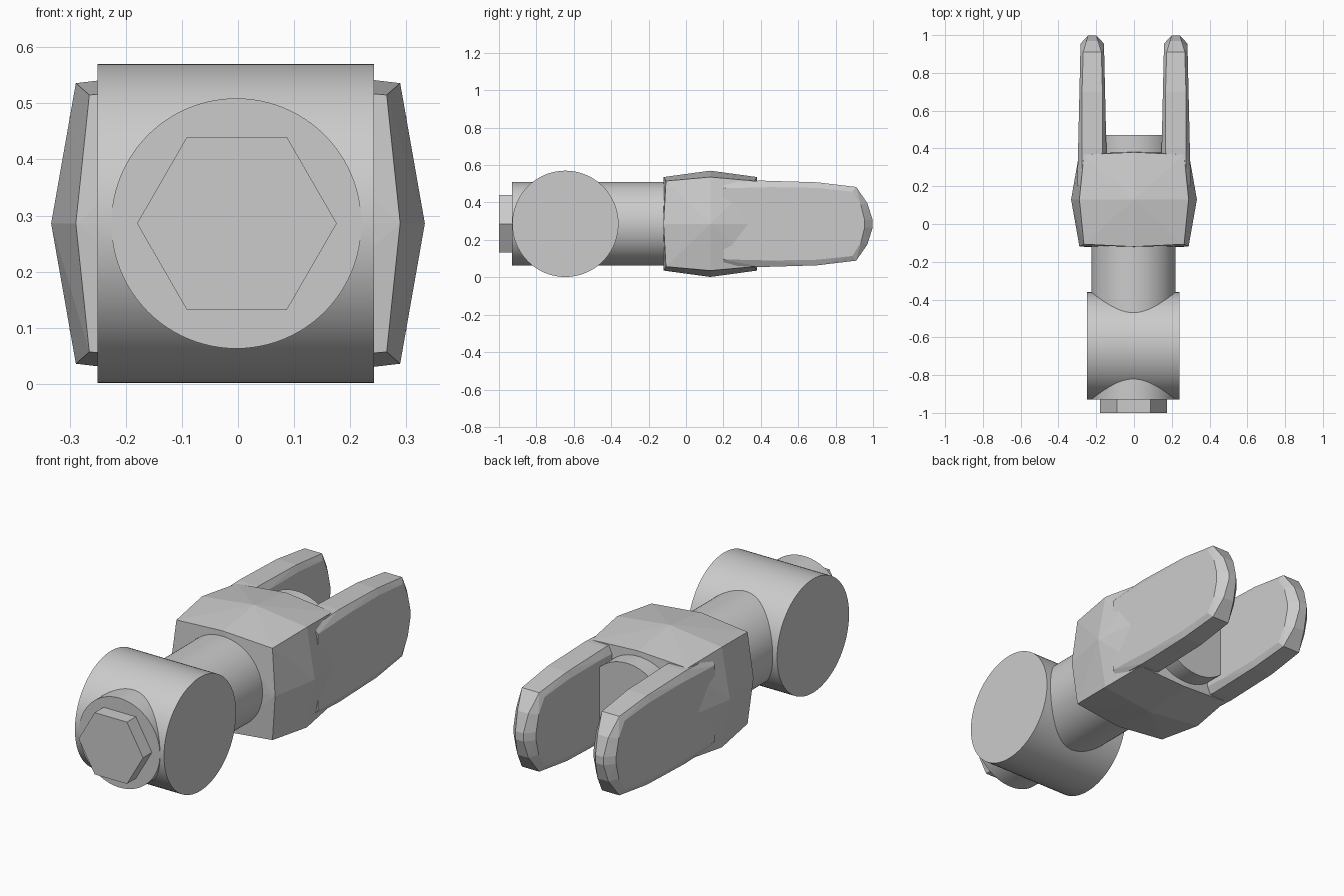
import bpy, bmesh, math
from mathutils import Vector

cube = bpy.data.objects.get("Cube")
if cube:
    bpy.data.objects.remove(cube, do_unlink=True)

AXIS_Z = 0.286
grey = bpy.data.materials.new("plain_grey")
grey.use_nodes = True
grey.diffuse_color = (0.6, 0.6, 0.6, 1)
for node in grey.node_tree.nodes:
    if node.type == "BSDF_PRINCIPLED":
        node.inputs["Base Color"].default_value = grey.diffuse_color


def cylinder(name, sides, radius, length, location, rotation, smooth=True):
    bpy.ops.mesh.primitive_cylinder_add(vertices=sides, radius=radius, depth=length,
                                        location=location, rotation=rotation)
    obj = bpy.context.object
    obj.name = name
    obj.data.materials.append(grey)
    if smooth:
        bpy.ops.object.shade_smooth_by_angle(angle=math.radians(30))
    return obj


def hull(name, points):
    """Flat-shaded convex solid around the given points."""
    bm = bmesh.new()
    for p in points:
        bm.verts.new(p)
    result = bmesh.ops.convex_hull(bm, input=bm.verts[:])
    loose = {v for v in result["geom_interior"] + result["geom_unused"]
             if isinstance(v, bmesh.types.BMVert)}
    bmesh.ops.delete(bm, geom=list(loose), context="VERTS")
    bmesh.ops.recalc_face_normals(bm, faces=bm.faces[:])
    mesh = bpy.data.meshes.new(name)
    bm.to_mesh(mesh)
    bm.free()
    mesh.materials.append(grey)
    obj = bpy.data.objects.new(name, mesh)
    bpy.context.collection.objects.link(obj)
    return obj


# Cross barrel, shaft and hexagonal bolt head
quarter = math.pi / 2
cylinder("cross_barrel", 96, 0.284, 0.492, (-0.004, -0.645, AXIS_Z), (0, quarter, 0))
cylinder("shaft", 96, 0.223, 1.4, (-0.003, -0.23, AXIS_Z), (quarter, 0, 0))
cylinder("bolt_head", 6, 0.178, 0.1, (-0.002, -0.95, AXIS_Z),
         (quarter, quarter / 3, 0), smooth=False)

# Collar block: every face bulges from corners to edge midpoints to face centre
corner = Vector((0.265, 0.237, 0.229))
edge_mid = Vector((0.289, 0.25, 0.25))
face_mid = Vector((0.333, 0.255, 0.284))
block_points = []
for i in (-1, 0, 1):
    for j in (-1, 0, 1):
        for k in (-1, 0, 1):
            used = abs(i) + abs(j) + abs(k)
            if used:
                size = (face_mid, edge_mid, corner)[used - 1]
                block_points.append((i * size.x, 0.13 + j * size.y, AXIS_Z + k * size.z))
hull("collar_block", block_points)

# Fork prongs: rim outline (y, half height, half width) and inset side outline
rim = [(0.2, 0.222, 0.055), (0.4, 0.231, 0.055), (0.7, 0.222, 0.054),
       (0.91, 0.197, 0.048), (0.97, 0.11, 0.03), (0.998, 0.02, 0.022)]
side = [(0.2, 0.19), (0.45, 0.196), (0.7, 0.192),
        (0.89, 0.172), (0.935, 0.1), (0.955, 0.02)]
for name, s in (("left_prong", 1), ("right_prong", -1)):
    points = []
    for up in (-1, 1):
        for out in (-1, 1):
            for y, h, w in rim:
                points.append((s * 0.221 + out * w, y, AXIS_Z + up * h))
            for y, h in side:
                w = 0.084 - 0.023 * y
                points.append((s * 0.221 + out * w, y, AXIS_Z + up * h))
    hull(name, points)
